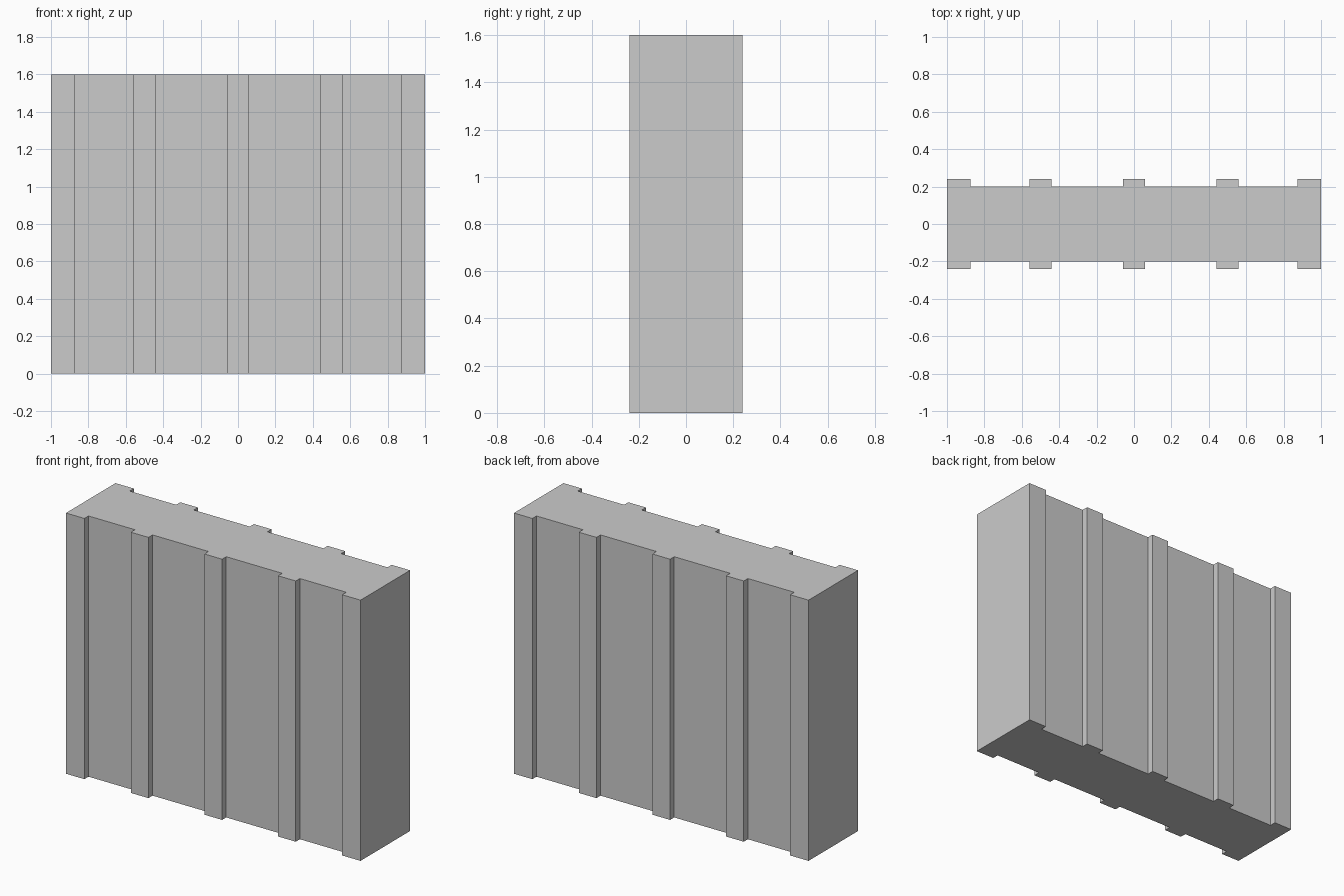
import bpy, bmesh

if "Cube" in bpy.data.objects:
    bpy.data.objects.remove(bpy.data.objects["Cube"])

HEIGHT = 1.6
PANEL_Y, RIB_Y = 0.20, 0.24
RIBS = [(-1.0, -0.875), (-0.56, -0.44), (-0.06, 0.06), (0.44, 0.56), (0.875, 1.0)]

# Front outline of the wall section: steps out at each rib
front = []
for x0, x1 in RIBS:
    if x0 > -1:
        front.append((x0, -PANEL_Y))
    front += [(x0, -RIB_Y), (x1, -RIB_Y)]
    if x1 < 1:
        front.append((x1, -PANEL_Y))

# Back outline is the mirror of the front
profile = front + [(x, -y) for x, y in reversed(front)]

# Extrude the closed section upward
bm = bmesh.new()
base = bm.faces.new([bm.verts.new((x, y, 0)) for x, y in profile])
top = bmesh.ops.extrude_face_region(bm, geom=[base], use_keep_orig=True)
verts = [g for g in top["geom"] if isinstance(g, bmesh.types.BMVert)]
bmesh.ops.translate(bm, verts=verts, vec=(0, 0, HEIGHT))
bmesh.ops.recalc_face_normals(bm, faces=bm.faces[:])

mesh = bpy.data.meshes.new("ribbed_wall")
bm.to_mesh(mesh)
bm.free()
wall = bpy.data.objects.new("ribbed_wall", mesh)
bpy.context.collection.objects.link(wall)
